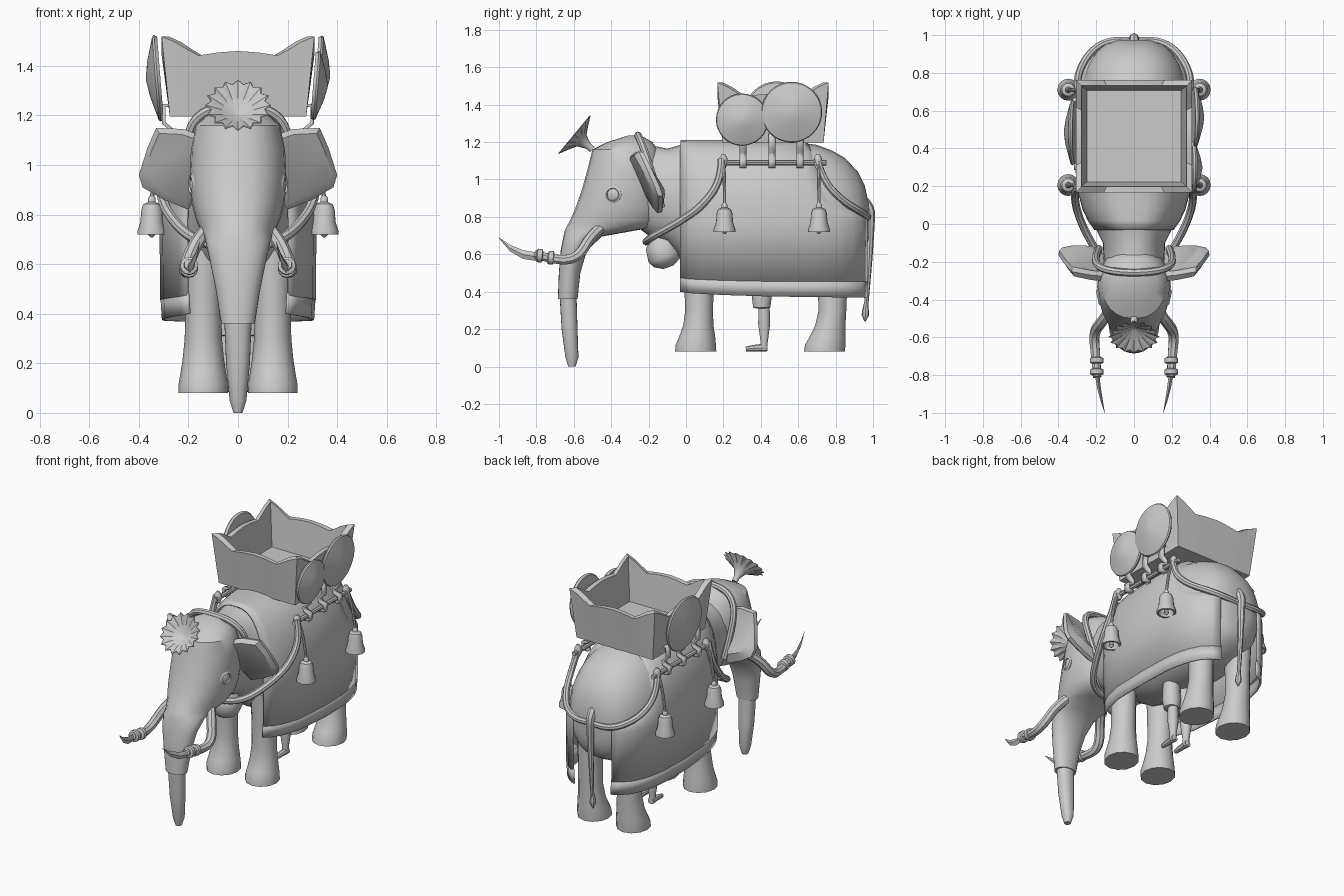
import bpy, bmesh
from math import sin, cos, pi, copysign
from mathutils import Vector

cube = bpy.data.objects.get("Cube")
if cube:
    bpy.data.objects.remove(cube)

grey = bpy.data.materials.new("stone_grey")
grey.use_nodes = True
grey.diffuse_color = (0.6, 0.6, 0.6, 1)
grey.node_tree.nodes["Principled BSDF"].inputs["Base Color"].default_value = (0.6, 0.6, 0.6, 1)


def finish(ob, angle=0.7):
    ob.data.materials.append(grey)
    bpy.ops.object.select_all(action='DESELECT')
    ob.select_set(True)
    bpy.context.view_layer.objects.active = ob
    bpy.ops.object.shade_smooth_by_angle(angle=angle)
    return ob


def loft(name, rings, closed=True, caps=True, thick=0):
    """Skin a list of equal-length point rings."""
    bm = bmesh.new()
    rows = [[bm.verts.new(p) for p in r] for r in rings]
    n = len(rows[0])
    for a, b in zip(rows, rows[1:]):
        for i in range(n if closed else n - 1):
            j = (i + 1) % n
            bm.faces.new((a[i], a[j], b[j], b[i]))
    if caps:
        bm.faces.new(rows[0][::-1])
        bm.faces.new(rows[-1])
    bmesh.ops.recalc_face_normals(bm, faces=bm.faces)
    me = bpy.data.meshes.new(name)
    bm.to_mesh(me)
    bm.free()
    ob = bpy.data.objects.new(name, me)
    bpy.context.collection.objects.link(ob)
    if thick:
        mod = ob.modifiers.new("thickness", 'SOLIDIFY')
        mod.thickness = thick
        mod.offset = 0
    return finish(ob)


def spow(v, p):
    return copysign(abs(v) ** p, v)


def lathe(name, base, axis, profile, n=16, spike=0):
    """Turn (radius, height) pairs about an axis; spike pulls in every other rim point."""
    q = Vector(axis).to_track_quat('Z', 'Y')
    rings = []
    for k, (r, h) in enumerate(profile):
        rr = [r * (1 - spike * (i % 2) * (k > 2)) for i in range(n)]
        rings.append([Vector(base) + q @ Vector((rr[i] * cos(2 * pi * i / n),
                      rr[i] * sin(2 * pi * i / n), h)) for i in range(n)])
    return loft(name, rings)


def tube(name, pts, r, radii=None):
    cu = bpy.data.curves.new(name, 'CURVE')
    cu.dimensions = '3D'
    cu.bevel_depth = r
    cu.bevel_resolution = 2
    cu.use_fill_caps = True
    sp = cu.splines.new('NURBS')
    sp.points.add(len(pts) - 1)
    for i, p in enumerate(pts):
        sp.points[i].co = (*p, 1)
        sp.points[i].radius = radii[i] if radii else 1
    sp.order_u = 3
    sp.use_endpoint_u = True
    sp.resolution_u = 6
    ob = bpy.data.objects.new(name, cu)
    bpy.context.collection.objects.link(ob)
    bpy.ops.object.select_all(action='DESELECT')
    ob.select_set(True)
    bpy.context.view_layer.objects.active = ob
    bpy.ops.object.convert(target='MESH')
    return finish(bpy.context.object)


def mirrored(pts):
    """Left half, then the right half reversed, sharing the middle point."""
    return pts + [(-x, y, z) for x, y, z in pts[-2::-1]]


# Body: upright rings of (y, half width, bottom, top)
body = [(-.28, .15, .76, 1.18), (-.2, .16, .7, 1.185), (-.1, .165, .66, 1.165), (-.03, .2, .58, 1.185),
        (.1, .25, .5, 1.19), (.3, .285, .46, 1.195), (.6, .29, .46, 1.198), (.7, .282, .47, 1.185),
        (.78, .265, .49, 1.155), (.85, .24, .52, 1.115), (.92, .192, .56, 1.04), (.955, .145, .6, .97),
        (.975, .08, .68, .88)]
loft("body", [[(w * spow(cos(a), .88), y, (b + t) / 2 + (t - b) / 2 * sin(a))
               for a in [2 * pi * i / 32 for i in range(32)]] for y, w, b, t in body])

# Head and trunk: level rings of (z, front y, back y, half width)
head = [(1.235, -.31, -.24, .05), (1.2, -.42, -.18, .125), (1.16, -.5, -.15, .17), (1.06, -.525, -.12, .19),
        (.95, -.555, -.11, .195), (.85, -.59, -.115, .188), (.78, -.62, -.13, .17), (.745, -.64, -.17, .155),
        (.72, -.65, -.31, .14), (.695, -.655, -.45, .132), (.62, -.67, -.53, .115), (.5, -.68, -.565, .09),
        (.36, -.685, -.58, .068)]
trunk = [(.37, -.675, -.585, .055), (.2, -.665, -.58, .048), (.05, -.645, -.575, .034), (0, -.63, -.59, .018)]
for name, rows in (("head", head), ("trunk_tip", trunk)):
    loft(name, [[(w * spow(cos(a), .85), (f + b) / 2 + (b - f) / 2 * sin(a), z)
                 for a in [2 * pi * i / 24 for i in range(24)]] for z, f, b, w in rows])

# Draped blanket whose rear edge drops along the rump rope: (y, half width, top, hem)
drape = [(-.03, .205, 1.205, .475), (.02, .24, 1.207, .468), (.08, .268, 1.207, .465), (.2, .3, 1.207, .46),
         (.45, .312, 1.207, .455), (.64, .306, 1.202, .455), (.7, .3, 1.13, .455), (.75, .291, 1.0, .455),
         (.82, .272, .92, .455), (.89, .238, .87, .455), (.94, .188, .84, .455), (.965, .14, .82, .455)]
cover = []
for y, w, t, h in drape:
    arc = [(w * spow(cos(a), .75), y, .78 + (t - .78) * spow(sin(a), .95))
           for a in [pi * i / 20 for i in range(21)]]
    cover.append([(w * .99, y, h)] + arc + [(-w * .99, y, h)])
loft("blanket", cover, closed=False, caps=False, thick=.01)

for s in (-1, 1):
    side = "left" if s > 0 else "right"
    loft(side + "_blanket_hem", [[(s * (w - .004), y, h + .01), (s * (w - .01), y, h - .075 - .012 * y)]
                                 for y, w, t, h in drape], closed=False, caps=False, thick=.01)

    # Legs with flared feet: rows of (z, y shift, y radius, x radius)
    for part, y0, lean in (("front", .06, 0), ("hind", .748, .025)):
        rows = [(.08, -.008, .11, .1), (.115, -.008, .108, .1), (.16, 0, .096, .092), (.22, .006, .081, .083),
                (.3, .01, .074, .075), (.45, .01, .08, .073), (.66, .01, .09, .08)]
        loft(side + "_" + part + "_leg",
             [[(s * .14 + rx * cos(a), y0 + dy + lean * min(1, (z - .08) / .2) + ry * sin(a), z)
               for a in [2 * pi * i / 12 for i in range(12)]] for z, dy, ry, rx in rows])

    # Ear flap, its top leaning forward
    edge = [(.15, 1.12), (.22, 1.145), (.33, 1.15), (.365, 1.07), (.4, .96), (.385, .91), (.3, .86), (.2, .82), (.15, .9)]
    mid = (.25, 1.0)
    rings = []
    for k, dy in ((.85, -.025), (1, 0), (.97, .025), (.6, .035)):
        rings.append([(s * (mid[0] + (x - mid[0]) * k), dy - .205 + .2 * (x - .28) - .38 * (z - 1),
                       mid[1] + (z - mid[1]) * k) for x, z in edge])
    loft(side + "_ear", rings)

    # Eye
    lathe(side + "_eye", (s * .16, -.385, .92), (s, -.22, 0), [(.046, 0), (.046, .026), (.034, .034), (.03, .026), (.012, .034)])

    # Tusk, its rings and the blade on its end
    tube(side + "_tusk", [(s * .12, -.45, .745), (s * .165, -.51, .7), (s * .215, -.575, .58),
                          (s * .203, -.69, .565), (s * .195, -.81, .6)], .029, [1, 1, 1, .9, .8])
    for y, z in ((-.725, .592), (-.785, .603)):
        lathe(side + "_tusk_ring", (s * .197, y + .02, z - .012), (0, -1, .1),
              [(.024, 0), (.036, .005), (.036, .03), (.024, .036)], 12)
    blade = [(-.8, .565, .61, .195, .012), (-.87, .575, .622, .185, .01), (-.94, .615, .65, .17, .006), (-1, .686, .69, .155, .001)]
    loft(side + "_tusk_blade", [[(s * x - t, y, (a + b) / 2), (s * x, y, a), (s * x + t, y, (a + b) / 2), (s * x, y, b)]
                                for y, a, b, x, t in blade])

    # Rail with bracket straps, and bells on cords
    tube(side + "_rail", [(s * .285, .17, 1.09), (s * .285, .46, 1.09), (s * .285, .75, 1.09)], .014)
    for y in (.305, .46, .61):
        strap = [(.26, 1.24), (.298, 1.24), (.3, 1.17), (.27, 1.145), (.275, 1.12), (.31, 1.11), (.308, 1.07), (.27, 1.07)]
        loft(side + "_strap", [[(s * x, y + d, z) for d in (-.018, .018)] for x, z in strap],
             closed=False, caps=False, thick=.016)
    for y in (.2, .705):
        lathe(side + "_rail_knob", (s * .285, y, 1.06), (0, 0, 1), [(.012, 0), (.022, .02), (.022, .055), (.01, .075)], 10)
        tube(side + "_bell_cord", [(s * .29, y, 1.1), (s * .325, y + .006, 1.05), (s * .348, y + .006, .86)], .009)
        lathe(side + "_bell", (s * .348, y + .006, .72), (0, 0, 1),
              [(.01, .155), (.016, .145), (.016, .13), (.034, .122), (.042, .1), (.046, .05), (.058, .014),
               (.058, 0), (.046, 0), (.036, .06), (.01, .1)])
        lathe(side + "_clapper", (s * .348, y + .006, .708), (0, 0, 1), [(.005, 0), (.016, .012), (.014, .026), (.004, .1)], 8)

    # Attendant's trouser legs, calves and feet beneath the belly
    x = s * .05
    lathe(side + "_trouser", (x, .405, .31), (0, 0, 1), [(.03, 0), (.048, .005), (.056, .06), (.05, .2)], 10)
    lathe(side + "_calf", (x, .418, .09), (0, 0, 1), [(.02, 0), (.02, .04), (.034, .14), (.03, .24)], 10)
    tube(side + "_foot", [(x, .435, .1), (x, .38, .102), (x, .32, .093)], .021, [1, .95, .6])

# Round shields leaning on the carrier: (x, y, z, radius)
for x, y, z, r in ((.315, .3, 1.32, .14), (.325, .565, 1.36, .163), (-.325, .485, 1.35, .175)):
    s = copysign(1, x)
    lathe("shield", (x, y, z), (s, 0, -.08), [(r * .95, -.012), (r, 0), (r * .97, .008), (r * .4, .036), (.01, .046)], 32)

# Open carrier with peaked corners and scooped edges
scoop = [(0, 1.518), (.09, 1.495), (.17, 1.465), (.24, 1.442), (.37, 1.454), (.5, 1.46),
         (.63, 1.454), (.76, 1.442), (.83, 1.465), (.91, 1.495)]
corners = [(-1, -1), (1, -1), (1, 1), (-1, 1)]


def carrier_ring(hx, hy, z=None):
    ring = []
    for (ax, ay), (bx, by) in zip(corners, corners[1:] + corners[:1]):
        ring += [(hx * (ax + (bx - ax) * t), .465 + hy * (ay + (by - ay) * t), z or top) for t, top in scoop]
    return ring


loft("carrier", [carrier_ring(.275, .27, 1.195), carrier_ring(.308, .297), carrier_ring(.278, .267),
                 carrier_ring(.25, .242, 1.24)])

# Harness ropes round chest and rump, and the head band
tube("chest_rope", mirrored([(.29, .19, 1.11), (.315, .19, 1.0), (.31, .09, .86), (.26, -.04, .77),
                             (.17, -.19, .69), (0, -.22, .66)]), .021)
tube("rump_rope", mirrored([(.285, .7, 1.11), (.305, .73, 1.0), (.285, .83, .89), (.215, .93, .83),
                            (.12, .975, .8), (0, .968, .8)]), .02)
tube("head_band", mirrored([(.185, -.13, .85), (.205, -.17, 1.0), (.2, -.22, 1.15), (.13, -.25, 1.225), (0, -.26, 1.24)]), .02)

# Chest bell
lathe("chest_bell", (0, -.1, .55), (0, -.35, 1), [(.03, -.02), (.075, .005), (.095, .04), (.085, .11), (.03, .17)], 14)

# Tail and tuft
tube("tail", [(0, .93, .9), (0, .985, .86), (0, .985, .75), (0, .98, .55), (0, .962, .3)], .026, [1.1, 1.1, .9, .6, .4])
lathe("tail_tuft", (0, .957, .24), (0, .05, 1), [(.003, 0), (.02, .035), (.018, .06), (.008, .11)], 8)

# Ruffled plume on the brow
lathe("plume", (0, -.5, 1.16), (0, -.77, .64), [(.018, 0), (.018, .03), (.04, .075), (.085, .1), (.135, .125),
                                              (.13, .128), (.08, .106), (.01, .07)], 32, .16)
